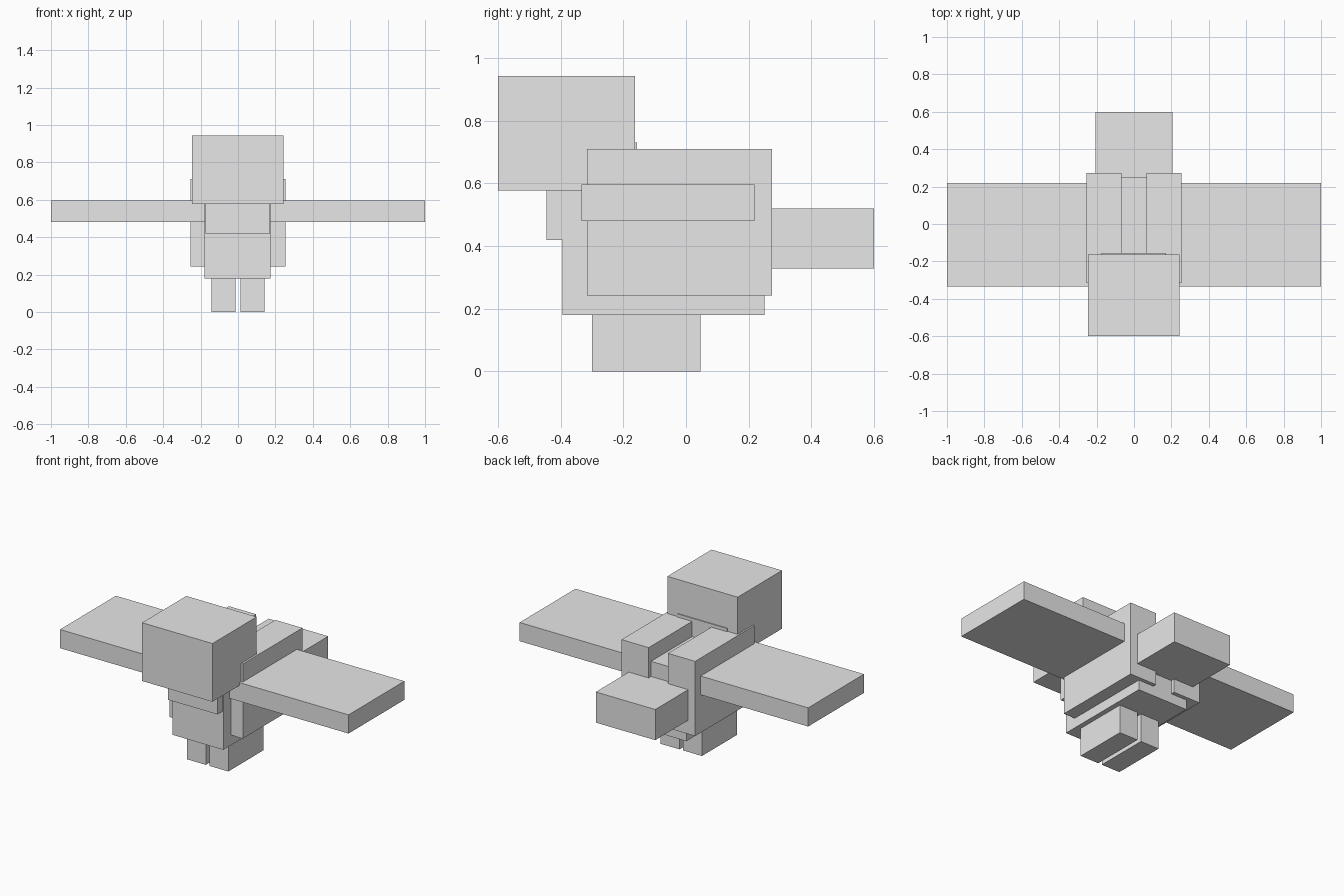
import bpy
import bmesh
from mathutils import Vector

cube = bpy.data.objects.get("Cube")
if cube:
    bpy.data.objects.remove(cube, do_unlink=True)

# Single plain grey material
GREY = (0.8, 0.8, 0.8, 1)
grey = bpy.data.materials.new("light_grey")
grey.use_nodes = True
grey.diffuse_color = GREY
for node in grey.node_tree.nodes:
    if node.type == "BSDF_PRINCIPLED":
        node.inputs["Base Color"].default_value = GREY


def box(name, x, y, z):
    """Flat-sided block spanning the given (low, high) ranges."""
    low, high = (Vector(corner) for corner in zip(x, y, z))
    bm = bmesh.new()
    bmesh.ops.create_cube(bm, size=1)
    bmesh.ops.scale(bm, vec=high - low, verts=bm.verts)
    bmesh.ops.translate(bm, vec=(low + high) / 2, verts=bm.verts)
    mesh = bpy.data.meshes.new(name)
    bm.to_mesh(mesh)
    bm.free()
    mesh.materials.append(grey)
    obj = bpy.data.objects.new(name, mesh)
    bpy.context.collection.objects.link(obj)
    return obj


def pair(name, x, y, z):
    """Matching blocks on the left (+x) and right (-x)."""
    box("left_" + name, x, y, z)
    box("right_" + name, (-x[1], -x[0]), y, z)


# Central blocks
box("head", (-0.245, 0.243), (-0.6, -0.162), (0.578, 0.943))
box("neck", (-0.174, 0.17), (-0.445, -0.156), (0.42, 0.73))
box("body", (-0.178, 0.174), (-0.394, 0.25), (0.18, 0.615))
box("tail", (-0.207, 0.205), (0.25, 0.6), (0.328, 0.52))

# Mirrored blocks
pair("side_panel", (0.067, 0.255), (-0.316, 0.274), (0.242, 0.71))
pair("wing", (0.17, 1.0), (-0.334, 0.219), (0.48, 0.597))
pair("leg", (0.013, 0.143), (-0.3, 0.046), (0.0, 0.182))
